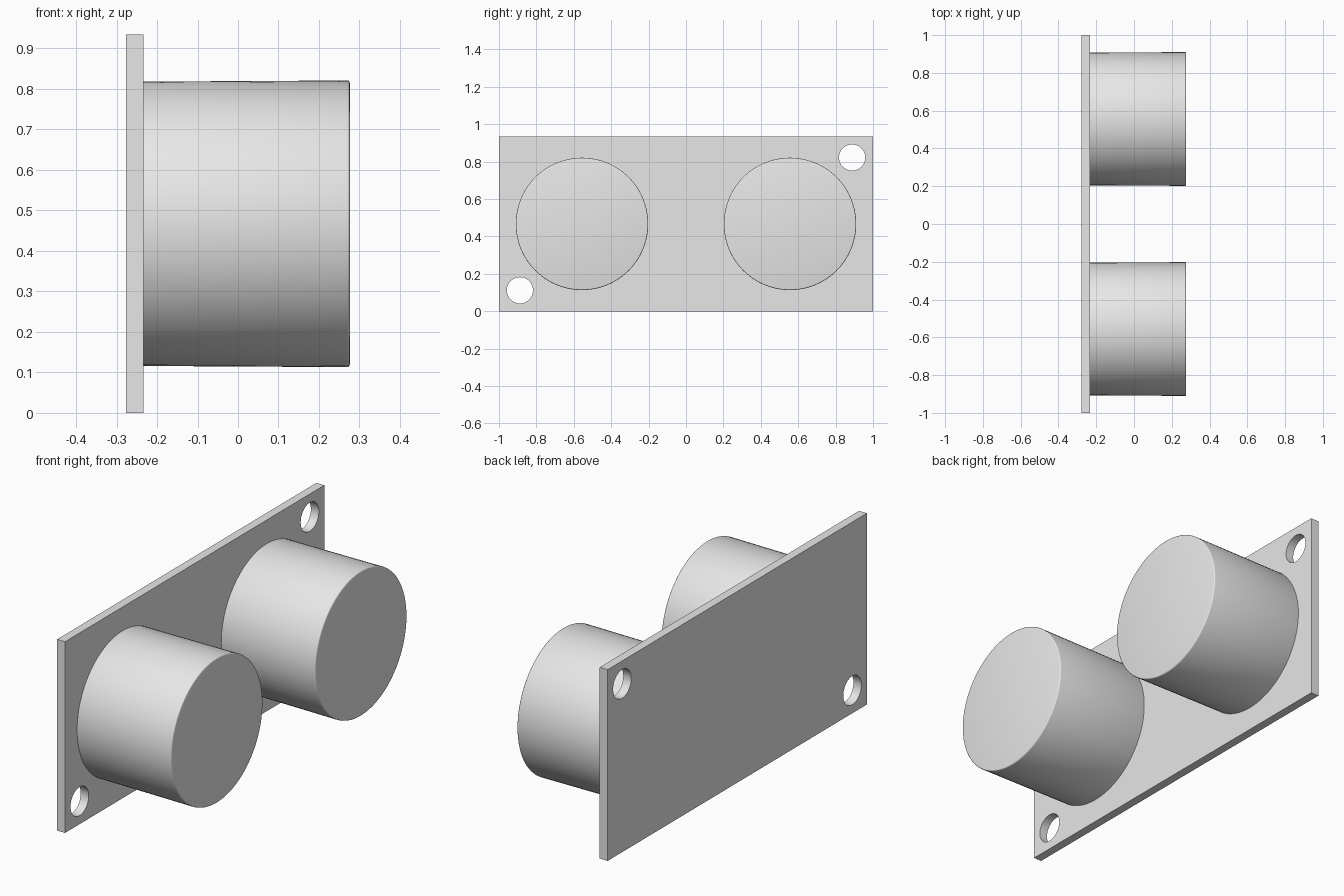
import bpy
from math import pi, radians

cube = bpy.data.objects.get("Cube")
if cube:
    bpy.data.objects.remove(cube, do_unlink=True)

PLATE_BACK, PLATE_FRONT = -0.277, -0.234
HEIGHT = 0.934
MID = HEIGHT / 2

grey = bpy.data.materials.new("light grey")
grey.use_nodes = True
grey.diffuse_color = (0.8, 0.8, 0.8, 1)
grey.node_tree.nodes["Principled BSDF"].inputs["Base Color"].default_value = (0.8, 0.8, 0.8, 1)


def rod(name, x0, x1, r0, r1, y, z, sides):
    """Round part lying along x, from x0 to x1."""
    bpy.ops.mesh.primitive_cone_add(
        vertices=sides, radius1=r0, radius2=r1, depth=x1 - x0,
        location=((x0 + x1) / 2, y, z), rotation=(0, pi / 2, 0))
    obj = bpy.context.object
    obj.name = name
    return obj


def apply_modifier(obj, mod):
    bpy.context.view_layer.objects.active = obj
    bpy.ops.object.modifier_apply(modifier=mod.name)


# Mounting plate
bpy.ops.mesh.primitive_cube_add(size=1, location=((PLATE_BACK + PLATE_FRONT) / 2, 0, MID))
plate = bpy.context.object
plate.name = "mounting_plate"
plate.scale = (PLATE_FRONT - PLATE_BACK, 2, HEIGHT)
bpy.ops.object.transform_apply(location=False, rotation=False, scale=True)
plate.data.materials.append(grey)

# Screw holes in two opposite corners
for side in (-1, 1):
    cutter = rod("hole_cutter", -0.4, -0.1, 0.07, 0.07, side * 0.888, MID + side * 0.355, 48)
    cutter.hide_render = True
    cut = plate.modifiers.new("screw_hole", 'BOOLEAN')
    cut.operation = 'DIFFERENCE'
    cut.solver = 'EXACT'
    cut.object = cutter
    apply_modifier(plate, cut)
    bpy.data.objects.remove(cutter, do_unlink=True)

bpy.ops.object.select_all(action='DESELECT')
plate.select_set(True)
bpy.context.view_layer.objects.active = plate
bpy.ops.object.shade_smooth_by_angle(angle=radians(30))

# Two slightly flared barrels with softened rims
for name, y in (("right_barrel", -0.556), ("left_barrel", 0.556)):
    barrel = rod(name, PLATE_FRONT - 0.02, 0.276, 0.351, 0.354, y, MID, 96)
    barrel.data.materials.append(grey)
    bevel = barrel.modifiers.new("rim", 'BEVEL')
    bevel.width = 0.006
    bevel.segments = 3
    bevel.limit_method = 'ANGLE'
    apply_modifier(barrel, bevel)
    bpy.ops.object.shade_smooth_by_angle(angle=radians(35))
